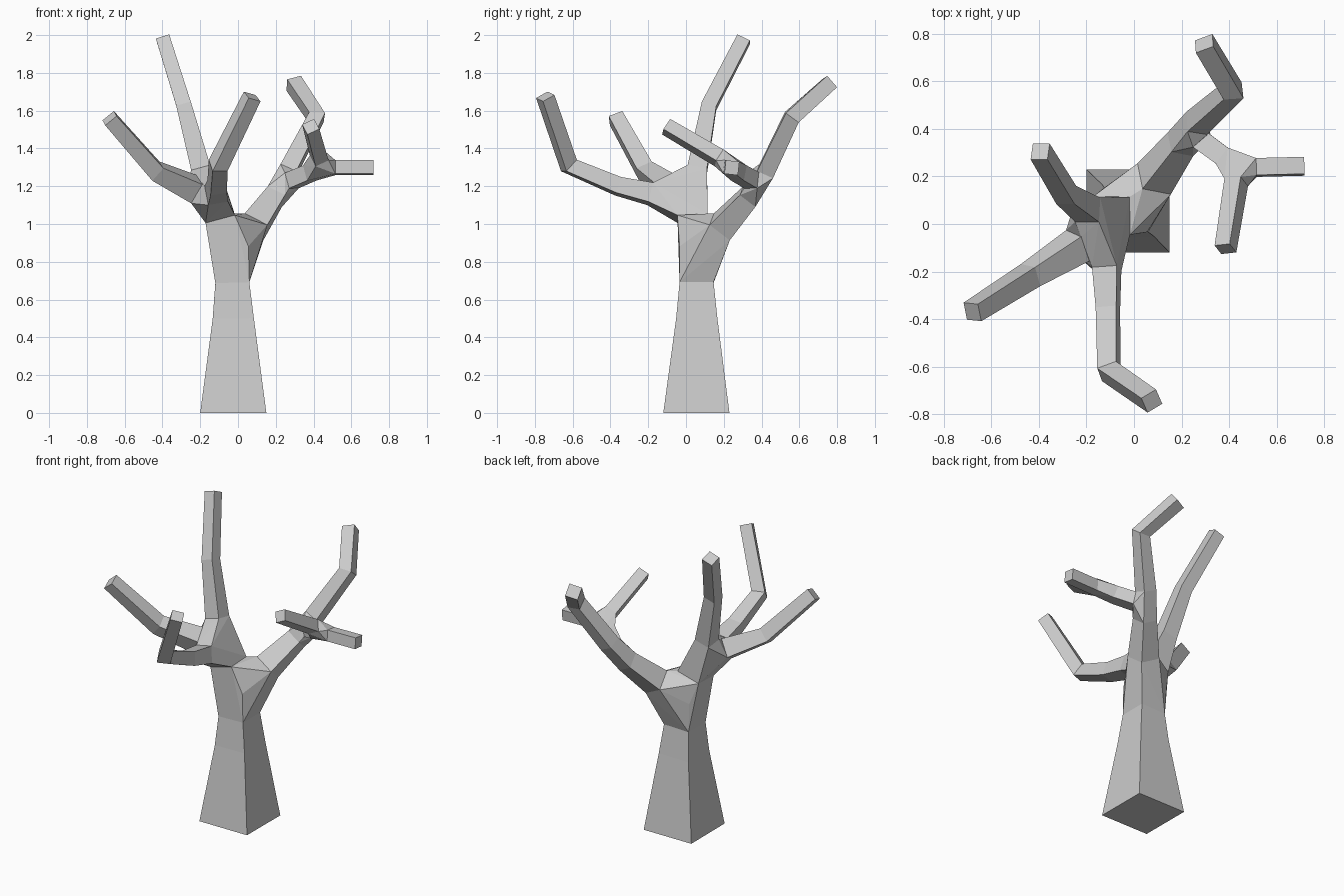
import bpy, bmesh
from mathutils import Vector, Quaternion

if "Cube" in bpy.data.objects:
    bpy.data.objects.remove(bpy.data.objects["Cube"])

bm = bmesh.new()
Z = Vector((0, 0, 1))


def aim(q, direction):
    """Turn a frame by the smallest angle so its z axis follows direction."""
    d = Vector(direction).normalized()
    return (q @ Z).rotation_difference(d) @ q


def ring(center, r, q):
    return [bm.verts.new(Vector(center) + q @ Vector((x * r, y * r, 0)))
            for x, y in ((-1, -1), (1, -1), (1, 1), (-1, 1))]


def limb(q, pts, cap_start=False, cap_end=True):
    """Square tube through (x, y, z, radius) points; returns end rings and last frame."""
    pos = [Vector(p[:3]) for p in pts]
    rings = []
    for i, p in enumerate(pts):
        t = Vector((0, 0, 0))
        if i > 0:
            t += (pos[i] - pos[i - 1]).normalized()
        if i < len(pts) - 1:
            t += (pos[i + 1] - pos[i]).normalized()
        q = aim(q, t)
        rings.append(ring(pos[i], p[3], q))
    for a, b in zip(rings, rings[1:]):
        for k in range(4):
            n = (k + 1) % 4
            bm.faces.new((a[k], a[n], b[n], b[k]))
    if cap_start:
        bm.faces.new(rings[0][::-1])
    if cap_end:
        bm.faces.new(rings[-1])
    return rings[0], rings[-1], q


def fork(*rings):
    """Convex joint between limb ends, left open where limbs attach."""
    res = bmesh.ops.convex_hull(bm, input=[v for r in rings for v in r],
                                use_existing_faces=False)
    sets = [set(r) for r in rings]
    faces = [f for f in res["geom"] if isinstance(f, bmesh.types.BMFace) and f.is_valid]
    inner = [f for f in faces if any(set(f.verts) <= s for s in sets)]
    bmesh.ops.delete(bm, geom=inner, context='FACES')


# Trunk
q0 = Quaternion()
_, trunk_top, q0 = limb(q0, [(-.025, .055, 0, .175), (-.025, .057, .5, .109),
                             (-.03, .056, .69, .09)], cap_start=True, cap_end=False)
collar = ring((-.037, .058, .88), .092, q0)
q_up = aim(q0, (-.27, -.05, 1))
upper = ring((-.095, .035, 1.03), .08, q_up)

# Right rear bough and its lower fork
bough_a, bough_b, q_r = limb(q0, [(.085, .19, .985, .068), (.195, .335, 1.145, .052)],
                             cap_end=False)
fork(trunk_top, collar, bough_a, upper)

# Rising rear branch
rear, _, _ = limb(q_r, [(.265, .425, 1.28, .046), (.415, .56, 1.565, .042),
                        (.295, .76, 1.745, .04)])
# Right branch with two twigs
link_a, link_b, q_l = limb(q_r, [(.285, .35, 1.23, .043), (.38, .28, 1.27, .042)],
                           cap_end=False)
fork(bough_b, rear, link_a)
side, _, _ = limb(q_l, [(.515, .238, 1.298, .036), (.717, .243, 1.298, .036)])
front_twig, _, _ = limb(q_l, [(.43, .175, 1.35, .038), (.385, -.105, 1.515, .035)])
fork(link_b, side, front_twig)

# Crown: tall, left and front branches
tall, _, _ = limb(q_up, [(-.195, .06, 1.29, .052), (-.285, .122, 1.625, .04),
                         (-.395, .305, 1.977, .037)])
left, _, _ = limb(q_up, [(-.235, -.09, 1.185, .06), (-.435, -.215, 1.28, .045),
                         (-.68, -.37, 1.56, .039)])
front, _, _ = limb(q_up, [(-.115, -.19, 1.16, .053), (-.11, -.36, 1.2, .044),
                          (-.105, -.62, 1.31, .042), (.075, -.745, 1.675, .037)])
fork(upper, tall, left, front)

# Clean up and finish
bmesh.ops.delete(bm, geom=[v for v in bm.verts if not v.link_faces], context='VERTS')
bmesh.ops.recalc_face_normals(bm, faces=bm.faces[:])
mesh = bpy.data.meshes.new("bare_tree")
bm.to_mesh(mesh)
bm.free()
bpy.context.collection.objects.link(bpy.data.objects.new("bare_tree", mesh))
